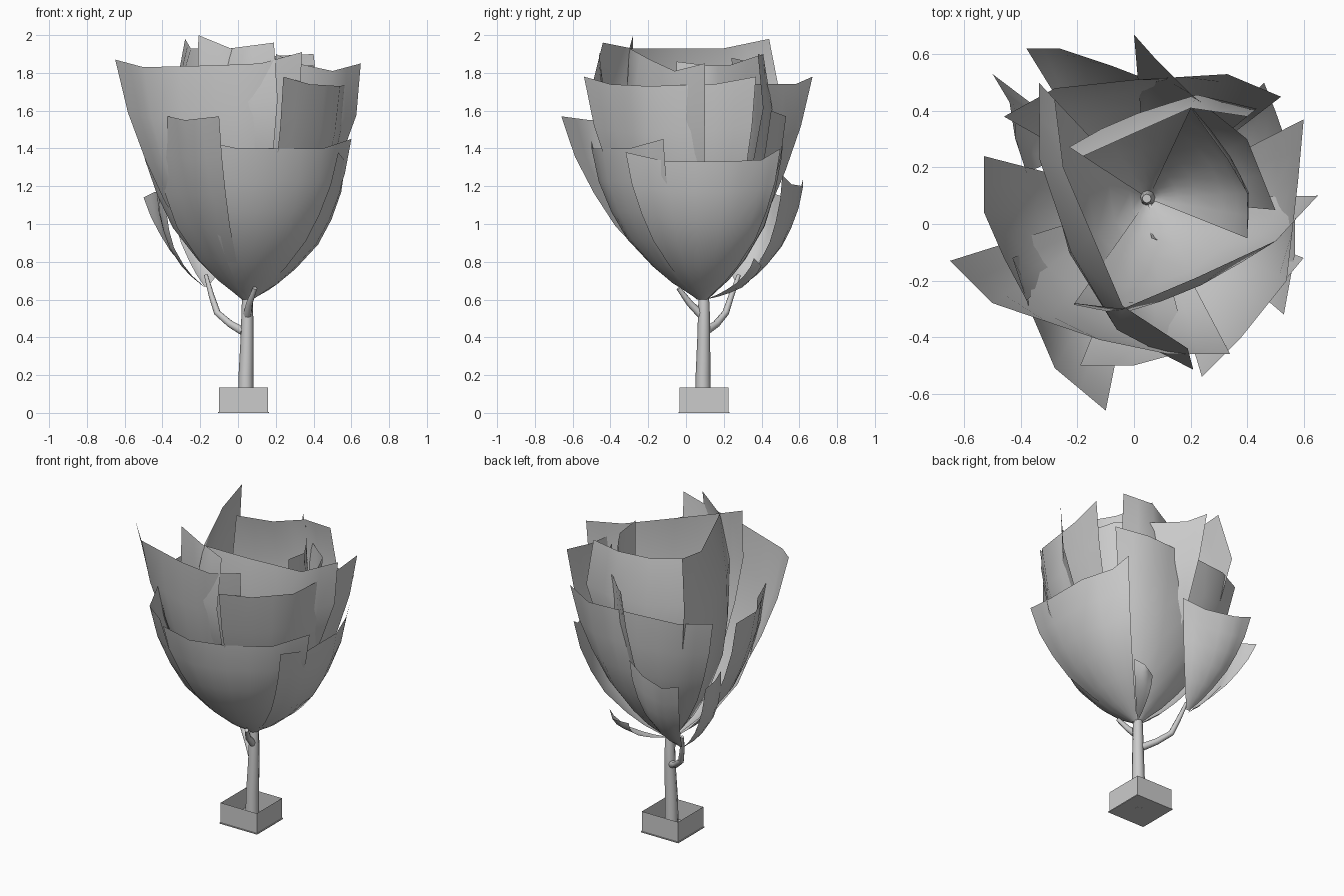
import bpy
import bmesh
from mathutils import Vector

cube = bpy.data.objects.get("Cube")
if cube:
    bpy.data.objects.remove(cube, do_unlink=True)

# One plain grey for everything
grey = bpy.data.materials.new("plain_grey")
grey.use_nodes = True
grey.diffuse_color = (0.6, 0.6, 0.6, 1)
grey.node_tree.nodes["Principled BSDF"].inputs["Base Color"].default_value = grey.diffuse_color

TRUNK_TOP = Vector((0.05, 0.09, 0.6))
BRANCH_TOP = Vector((-0.17, 0.28, 0.67))
PLANTER = Vector((0.03, 0.095, 0))

# Cup profile of every leaf sheet: height fraction, radius fraction
CUP = [(0, 0.05), (0.04, 0.13), (0.11, 0.28), (0.22, 0.46), (0.4, 0.69), (0.58, 0.83), (0.78, 0.94), (1, 1)]


def finish(name, bm, smooth):
    mesh = bpy.data.meshes.new(name)
    bm.to_mesh(mesh)
    bm.free()
    mesh.materials.append(grey)
    for poly in mesh.polygons:
        poly.use_smooth = smooth
    obj = bpy.data.objects.new(name, mesh)
    bpy.context.collection.objects.link(obj)
    return obj


def leaf_sheet(name, rim, heights, base=TRUNK_TOP, curl=0):
    """Curved sheet from the base to a polyline rim; curl bends the rim inwards."""
    points = [Vector((x, y, z)) - base for (x, y), z in zip(rim, heights)]
    columns = [points[0]]
    for a, b in zip(points, points[1:]):
        columns += [a.lerp(b, 0.5), b]
    mean = sum(c.xy.length for c in columns) / len(columns)
    bm = bmesh.new()
    rows = []
    for height, reach in CUP:
        bulge = 1 + curl * min(1, (1 - height) * 4)
        row = []
        for c in columns:
            # lower rows are rounded towards the mean radius
            radius = (c.xy.length * height + mean * (1 - height)) * reach * bulge
            flat = c.xy.normalized() * radius
            row.append(bm.verts.new(base + Vector((flat.x, flat.y, c.z * height))))
        rows.append(row)
    for low, high in zip(rows, rows[1:]):
        for i in range(len(columns) - 1):
            bm.faces.new((low[i], low[i + 1], high[i + 1], high[i]))
    bmesh.ops.recalc_face_normals(bm, faces=bm.faces)
    return finish(name, bm, True)


def limb(name, path):
    """Tapered round limb along a path of (x, y, z, radius)."""
    curve = bpy.data.curves.new(name, "CURVE")
    curve.dimensions = "3D"
    curve.bevel_depth = 1
    curve.bevel_resolution = 2
    curve.use_fill_caps = True
    spline = curve.splines.new("POLY")
    spline.points.add(len(path) - 1)
    for point, (x, y, z, radius) in zip(spline.points, path):
        point.co = (x, y, z, 1)
        point.radius = radius
    spline.use_smooth = True
    curve.materials.append(grey)
    obj = bpy.data.objects.new(name, curve)
    bpy.context.collection.objects.link(obj)
    bpy.ops.object.select_all(action="DESELECT")
    obj.select_set(True)
    bpy.context.view_layer.objects.active = obj
    bpy.ops.object.convert(target="MESH")


def box(name, size, bottom, height, open_top=False):
    bm = bmesh.new()
    bmesh.ops.create_cube(bm, size=1)
    if open_top:
        lid = [f for f in bm.faces if f.normal.z > 0.5]
        bmesh.ops.delete(bm, geom=lid, context="FACES_ONLY")
    for v in bm.verts:
        v.co = PLANTER + Vector((v.co.x * size, v.co.y * size, bottom + (v.co.z + 0.5) * height))
    return finish(name, bm, False)


# Planter: open box on a thin foot plate
box("planter_box", 0.26, 0.004, 0.131, open_top=True)
box("planter_foot", 0.27, 0, 0.006)

# Trunk and branches
limb("trunk", [(0.04, 0.09, 0, 0.042), (0.042, 0.09, 0.2, 0.039), (0.048, 0.094, 0.4, 0.034),
               (0.05, 0.095, 0.58, 0.03), (0.045, 0.09, 0.68, 0.016)])
limb("back_branch", [(0.03, 0.1, 0.43, 0.024), (-0.04, 0.16, 0.47, 0.02), (-0.11, 0.21, 0.53, 0.018),
                     (-0.14, 0.24, 0.62, 0.015), (-0.17, 0.28, 0.73, 0.01)])
limb("front_branch", [(0.05, 0.08, 0.52, 0.022), (0.06, 0.02, 0.58, 0.018), (0.09, -0.04, 0.66, 0.012)])

# Outer leaf sheets
leaf_sheet("front_tall_leaf", [(-0.65, -0.13), (-0.5, -0.28), (-0.12, -0.41), (0.12, -0.46), (0.34, -0.46)],
           [1.87, 1.83, 1.84, 1.85, 1.91])
leaf_sheet("left_tall_leaf", [(0.24, -0.54), (0.38, -0.4), (0.54, -0.2), (0.58, 0.15), (0.6, 0.37)],
           [1.78, 1.74, 1.73, 1.74, 1.78])
leaf_sheet("front_low_leaf", [(-0.19, -0.5), (0, -0.5), (0.22, -0.44), (0.45, -0.3), (0.6, -0.12)],
           [1.44, 1.4, 1.4, 1.4, 1.45])
leaf_sheet("left_low_leaf", [(0.53, -0.32), (0.57, -0.1), (0.57, 0.2), (0.5, 0.4), (0.46, 0.5)],
           [1.38, 1.33, 1.33, 1.34, 1.4])
leaf_sheet("front_right_leaf", [(-0.1, -0.66), (-0.28, -0.51), (-0.37, -0.3), (-0.43, -0.12)],
           [1.57, 1.55, 1.57, 1.55])
leaf_sheet("right_leaf", [(-0.38, -0.27), (-0.46, -0.12), (-0.53, 0.04), (-0.53, 0.24)],
           [1.58, 1.55, 1.55, 1.55])
leaf_sheet("back_leaf", [(0.52, 0.45), (0.33, 0.53), (0, 0.51), (-0.28, 0.48), (-0.46, 0.38)],
           [1.6, 1.57, 1.57, 1.57, 1.58])
leaf_sheet("back_left_leaf", [(0, 0.67), (0.08, 0.58), (0.2, 0.46), (0.4, 0.3), (0.5, 0.05)],
           [1.78, 1.74, 1.74, 1.74, 1.72])

# Inner leaf sheets, curling inwards at the rim
leaf_sheet("inner_right_leaf", [(-0.28, 0.44), (-0.25, 0.2), (-0.04, -0.29), (0.19, -0.44)],
           [1.98, 1.93, 1.93, 1.96], curl=0.33)
leaf_sheet("inner_front_leaf", [(-0.21, -0.28), (-0.04, -0.3), (0.22, -0.19), (0.5, -0.06), (0.65, 0.1)],
           [2, 1.93, 1.87, 1.81, 1.85], curl=0.1)
leaf_sheet("inner_back_leaf", [(0.4, 0.38), (0.2, 0.41), (0.02, 0.33), (-0.18, 0.24)],
           [1.9, 1.89, 1.86, 1.88], curl=0.28)
leaf_sheet("inner_left_leaf", [(0.2, 0.41), (0.33, 0.23), (0.4, 0.11), (0.4, -0.05)],
           [1.9, 1.84, 1.84, 1.86], curl=0.1)

# Leaf sheets of the back branch
leaf_sheet("branch_leaf", [(-0.38, 0.62), (-0.26, 0.62), (-0.08, 0.56), (0.05, 0.51)],
           [1.24, 1.2, 1.21, 1.26], BRANCH_TOP)
leaf_sheet("branch_side_leaf", [(-0.5, 0.53), (-0.44, 0.43), (-0.42, 0.3), (-0.38, 0.18)],
           [1.14, 1.17, 1.17, 1.18], BRANCH_TOP)

# Small leaves around the fork
for name, rim, top in [("small_front_leaf", [(0.06, -0.05), (0.09, -0.06), (0.12, -0.04)], 0.82),
                       ("small_back_leaf", [(0.3, 0.36), (0.25, 0.4), (0.16, 0.36)], 0.82)]:
    leaf_sheet(name, rim, [top, top - 0.04, top - 0.06])
